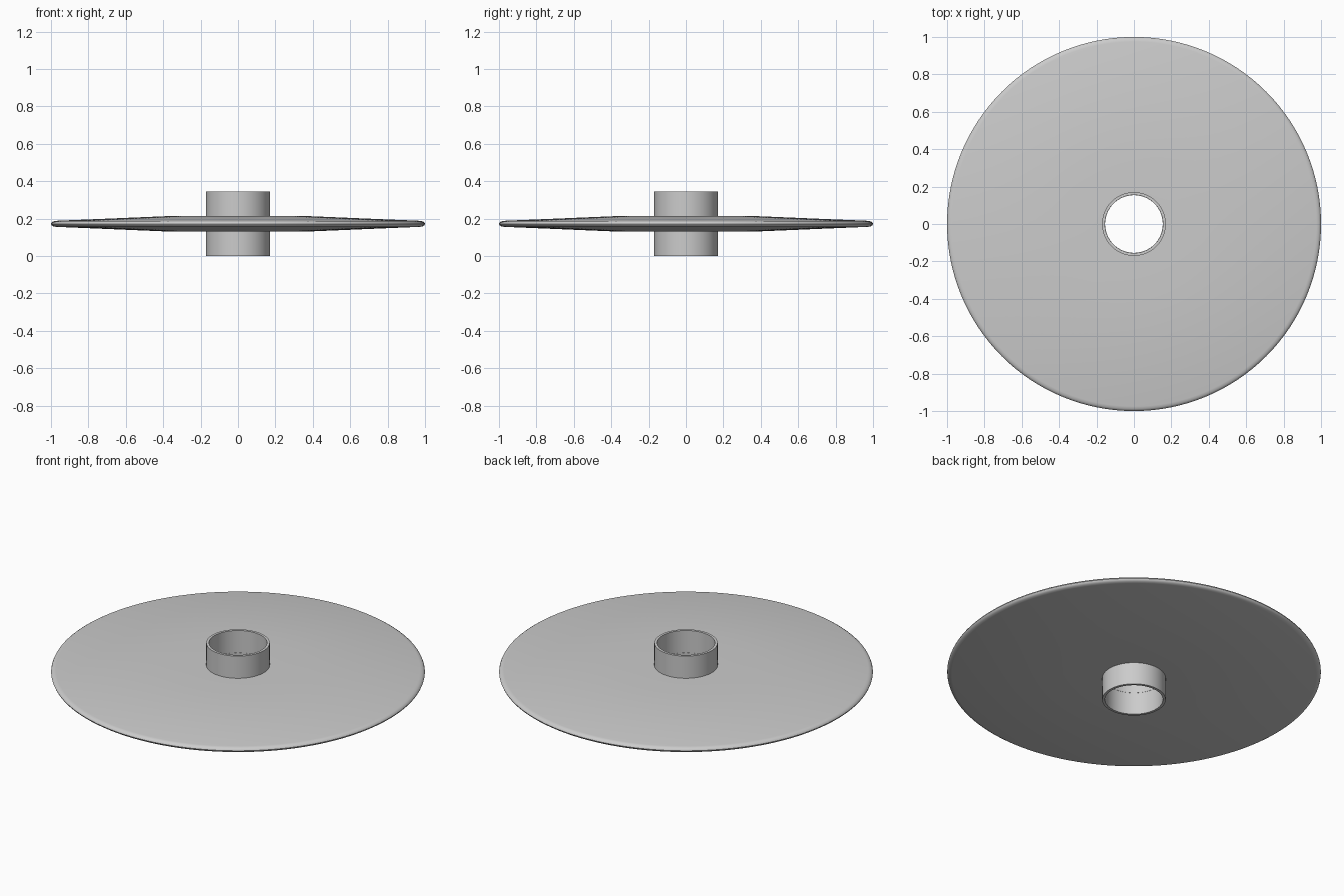
import bpy, bmesh, math

if "Cube" in bpy.data.objects:
    bpy.data.objects.remove(bpy.data.objects["Cube"], do_unlink=True)

SEGMENTS = 128
MID_Z = 0.172

# Single light grey material
grey = bpy.data.materials.new("light grey")
grey.use_nodes = True
COLOUR = (0.6, 0.6, 0.6, 1.0)
grey.diffuse_color = COLOUR
grey.node_tree.nodes["Principled BSDF"].inputs["Base Color"].default_value = COLOUR


def lathe(name, profile, angle):
    """Spin a closed (radius, height) profile around z into a solid ring."""
    bm = bmesh.new()
    rings = []
    for i in range(SEGMENTS):
        a = 2 * math.pi * i / SEGMENTS
        rings.append([bm.verts.new((r * math.cos(a), r * math.sin(a), MID_Z + z))
                      for r, z in profile])
    n = len(profile)
    for i in range(SEGMENTS):
        here, after = rings[i], rings[(i + 1) % SEGMENTS]
        for j in range(n):
            k = (j + 1) % n
            bm.faces.new((here[j], after[j], after[k], here[k]))
    bmesh.ops.recalc_face_normals(bm, faces=bm.faces)
    mesh = bpy.data.meshes.new(name)
    bm.to_mesh(mesh)
    bm.free()
    mesh.materials.append(grey)
    obj = bpy.data.objects.new(name, mesh)
    bpy.context.collection.objects.link(obj)
    bpy.ops.object.select_all(action='DESELECT')
    obj.select_set(True)
    bpy.context.view_layer.objects.active = obj
    bpy.ops.object.shade_smooth_by_angle(angle=math.radians(angle))
    return obj


# Tapered disc: flat centre, shallow slope, rounded rim, mirrored top to bottom
upper = [(0.154, 0.041), (0.38, 0.041), (0.975, 0.016),
         (0.988, 0.013), (0.997, 0.007), (1.0, 0.0)]
lower = [(r, -z) for r, z in reversed(upper[:-1])]
lathe("disc", upper + lower, 35)

# Thin-walled hub tube passing through the disc
lathe("hub", [(0.155, -MID_Z), (0.17, -MID_Z), (0.17, MID_Z), (0.155, MID_Z)], 30)
